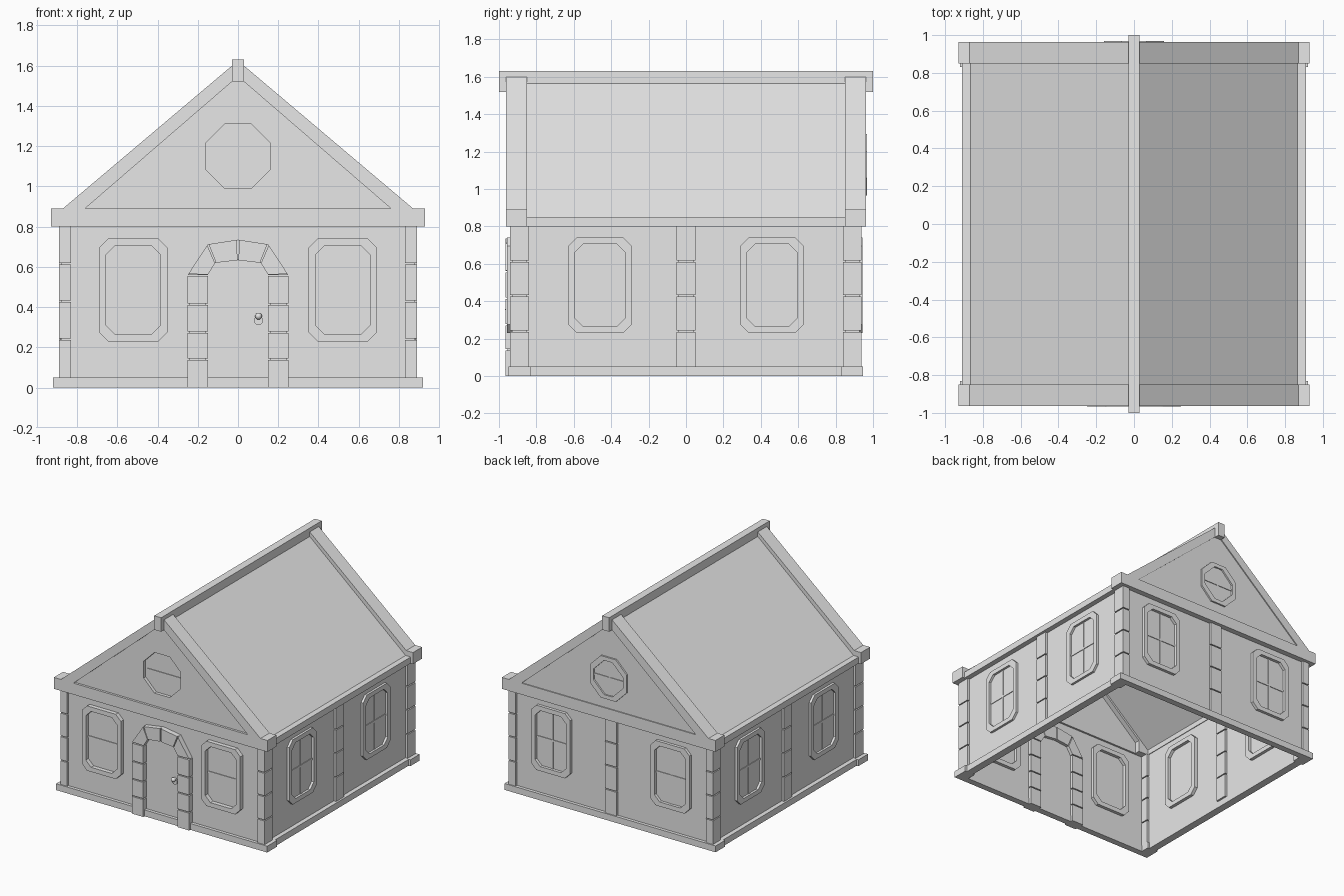
import bpy, bmesh, math

cube = bpy.data.objects.get("Cube")
if cube:
    bpy.data.objects.remove(cube, do_unlink=True)

stone = bpy.data.materials.new("plain grey")
stone.use_nodes = True
stone.diffuse_color = (0.8, 0.8, 0.8, 1)
stone.node_tree.nodes["Principled BSDF"].inputs["Base Color"].default_value = (0.8, 0.8, 0.8, 1)

# Each side maps (along, height, outward depth) to model space
SIDES = {
    "front": lambda u, v, d: (u, -d, v),
    "back": lambda u, v, d: (-u, d, v),
    "left": lambda u, v, d: (d, u, v),
    "right": lambda u, v, d: (-d, -u, v),
}
WALL = {"front": 0.925, "back": 0.92, "left": 0.87, "right": 0.87}


def finish(name, bm):
    bmesh.ops.recalc_face_normals(bm, faces=bm.faces[:])
    mesh = bpy.data.meshes.new(name)
    bm.to_mesh(mesh)
    bm.free()
    mesh.materials.append(stone)
    obj = bpy.data.objects.new(name, mesh)
    bpy.context.collection.objects.link(obj)
    return obj


def prism(name, side, outline, d0, d1, hole=None):
    """Extrude an outline outward from a side, solid or as a ring."""
    bm = bmesh.new()
    place = SIDES[side]
    rings = [(outline, d0), (outline, d1)]
    if hole:
        rings += [(hole, d1), (hole, d0)]
    loops = [[bm.verts.new(place(u, v, d)) for u, v in pts] for pts, d in rings]
    n = len(outline)
    for k in range(len(loops) if hole else 1):
        a, b = loops[k], loops[(k + 1) % len(loops)]
        for i in range(n):
            j = (i + 1) % n
            bm.faces.new((a[i], a[j], b[j], b[i]))
    if not hole:
        bm.faces.new(loops[0])
        bm.faces.new(loops[1])
    return finish(name, bm)


def rect(u0, u1, v0, v1):
    return [(u0, v0), (u1, v0), (u1, v1), (u0, v1)]


def box(name, x0, x1, y0, y1, z0, z1):
    return prism(name, "back", rect(-x1, -x0, z0, z1), y0, y1)


def chamfered(u, v, w, h, c):
    """Rectangle with cut corners, from its half sizes."""
    return [(u - w, v - h + c), (u - w + c, v - h), (u + w - c, v - h), (u + w, v - h + c),
            (u + w, v + h - c), (u + w - c, v + h), (u - w + c, v + h), (u - w, v + h - c)]


def stack(name, x0, x1, y0, y1, levels):
    """Stone blocks divided by thin grooves around a slimmer core."""
    g, s = 0.004, 0.01
    box(name + "_core", x0 + s, x1 - s, y0 + s, y1 - s, levels[0], levels[-1])
    for i, (a, b) in enumerate(zip(levels, levels[1:])):
        bottom = a + (g if i else 0)
        top = b - (g if i < len(levels) - 2 else 0)
        box(f"{name}_block", x0, x1, y0, y1, bottom, top)


def window(side, u, v, w, h, c, base, rise, inset=0.035, back=0.045):
    outer = chamfered(u, v, w, h, c)
    inner = chamfered(u, v, w - inset, h - inset, c)
    prism(side + "_window_frame", side, outer, base - back, base + rise, inner)
    w, h, t = w - inset, h - inset, 0.008
    prism(side + "_window_bar", side, rect(u - w, u + w, v - t, v + t), base - 0.003, base + 0.005)
    if side != "front":
        prism(side + "_window_bar", side, rect(u - t, u + t, v - h, v + h), base - 0.003, base + 0.004)


# Walls and their windows
for side, depth in WALL.items():
    half = 0.87 if side in ("front", "back") else 0.91
    prism(side + "_wall", side, rect(-half, half, 0, 0.81), depth - 0.02, depth)
    offset = 0.52 if side in ("front", "back") else 0.46
    rise = {"front": 0.033, "back": 0.023}.get(side, 0.018)
    for s in (-1, 1):
        window(side, s * offset, 0.485, 0.17, 0.255, 0.045, depth, rise)

# Plinth strips and corner blocks
box("front_plinth", -0.92, 0.92, -0.95, -0.9, 0, 0.05)
box("back_plinth", -0.92, 0.92, 0.895, 0.945, 0, 0.05)
for s in (-1, 1):
    x0, x1 = sorted((s * 0.845, s * 0.905))
    box("side_plinth", x0, x1, -0.9, 0.9, 0, 0.05)
    x0, x1 = sorted((s * 0.83, s * 0.92))
    box("plinth_corner", x0, x1, -0.95, -0.83, 0, 0.05)
    box("plinth_corner", x0, x1, 0.83, 0.945, 0, 0.05)

# Corner and middle pillars
levels = [0.05, 0.24, 0.43, 0.615, 0.8]
for s in (-1, 1):
    x0, x1 = sorted((s * 0.83, s * 0.89))
    stack("corner_pillar", x0, x1, -0.94, -0.84, levels)
    stack("corner_pillar", x0, x1, 0.84, 0.937, levels)
    stack("side_pillar", x0, x1, -0.05, 0.05, levels)
stack("back_pillar", -0.05, 0.05, 0.88, 0.937, levels)

# Door posts and arch stones
for s in (-1, 1):
    x0, x1 = sorted((s * 0.15, s * 0.25))
    stack("door_post", x0, x1, -0.965, -0.88, [0, 0.14, 0.275, 0.415, 0.555])
outer = [(-0.25, 0.56), (-0.15, 0.712), (0, 0.735), (0.15, 0.712), (0.25, 0.56)]
inner = [(-0.15, 0.56), (-0.113, 0.62), (0, 0.633), (0.113, 0.62), (0.15, 0.56)]


def between(p, q, t):
    return tuple(a + (b - a) * t for a, b in zip(p, q))


for i in range(4):
    a, b, c, d = outer[i], outer[i + 1], inner[i + 1], inner[i]
    prism("arch_core", "front", [a, b, c, d], 0.89, 0.952)
    e = 0.03
    prism("arch_stone", "front", [between(a, b, e), between(a, b, 1 - e),
                                  between(d, c, 1 - e), between(d, c, e)], 0.88, 0.965)

# Door knob
def disc(u, v, r):
    return [(u + r * math.cos(i * math.pi / 6), v + r * math.sin(i * math.pi / 6)) for i in range(12)]


prism("knob_plate", "front", disc(0.102, 0.333, 0.023), 0.92, 0.935)
prism("knob_stem", "front", disc(0.102, 0.355, 0.01), 0.92, 0.945)
bpy.ops.mesh.primitive_uv_sphere_add(segments=12, ring_count=8, radius=0.017, location=(0.102, -0.95, 0.355))
knob = bpy.context.object
knob.name = "door_knob"
knob.data.materials.append(stone)
bpy.ops.object.shade_smooth_by_angle()

# Gables: panel, beam, sloping rafters and eave blocks
triangle = [(-0.82, 0.86), (0.82, 0.86), (0, 1.565)]
front_gable = prism("front_gable", "front", triangle, 0.89, 0.945)
prism("back_gable", "back", triangle, 0.915, 0.955)
rafter = [(0.76, 0.89), (0.87, 0.89), (0.02, 1.608), (0.02, 1.529)]
for side in ("front", "back"):
    prism(side + "_beam", side, rect(-0.8, 0.8, 0.8, 0.89), 0.89, 0.963)
    for s in (-1, 1):
        prism(side + "_rafter", side, [(s * u, v) for u, v in rafter], 0.85, 0.963)
        prism(side + "_eave_block", side, rect(*sorted((s * 0.76, s * 0.93)), 0.8, 0.89), 0.85, 0.963)

# Round gable windows: recessed at the front, framed at the back
cutter = prism("gable_cutter", "front", chamfered(0, 1.15, 0.16, 0.16, 0.094), 0.92, 1.0)
cutter.hide_render = True
cutter.hide_set(True)
cut = front_gable.modifiers.new("recess", "BOOLEAN")
cut.operation = "DIFFERENCE"
cut.solver = "EXACT"
cut.object = cutter
bpy.context.view_layer.objects.active = front_gable
bpy.ops.object.modifier_apply(modifier=cut.name)
bpy.data.objects.remove(cutter, do_unlink=True)
prism("front_gable_bar", "front", rect(-0.15, 0.15, 1.142, 1.158), 0.918, 0.925)
window("back", 0, 1.13, 0.16, 0.165, 0.094, 0.955, 0.013, 0.03)

# Roof slopes, eaves and ridge beam
slope = [(0.865, 0.85), (0.02, 1.572), (0.02, 1.545), (0.865, 0.823)]
for s in (-1, 1):
    prism("roof_slope", "back", [(s * u, v) for u, v in slope], -0.92, 0.92)
    x0, x1 = sorted((s * 0.845, s * 0.91))
    box("eave", x0, x1, -0.87, 0.87, 0.8, 0.85)
box("ridge_beam", -0.03, 0.03, -1, 1, 1.52, 1.63)
